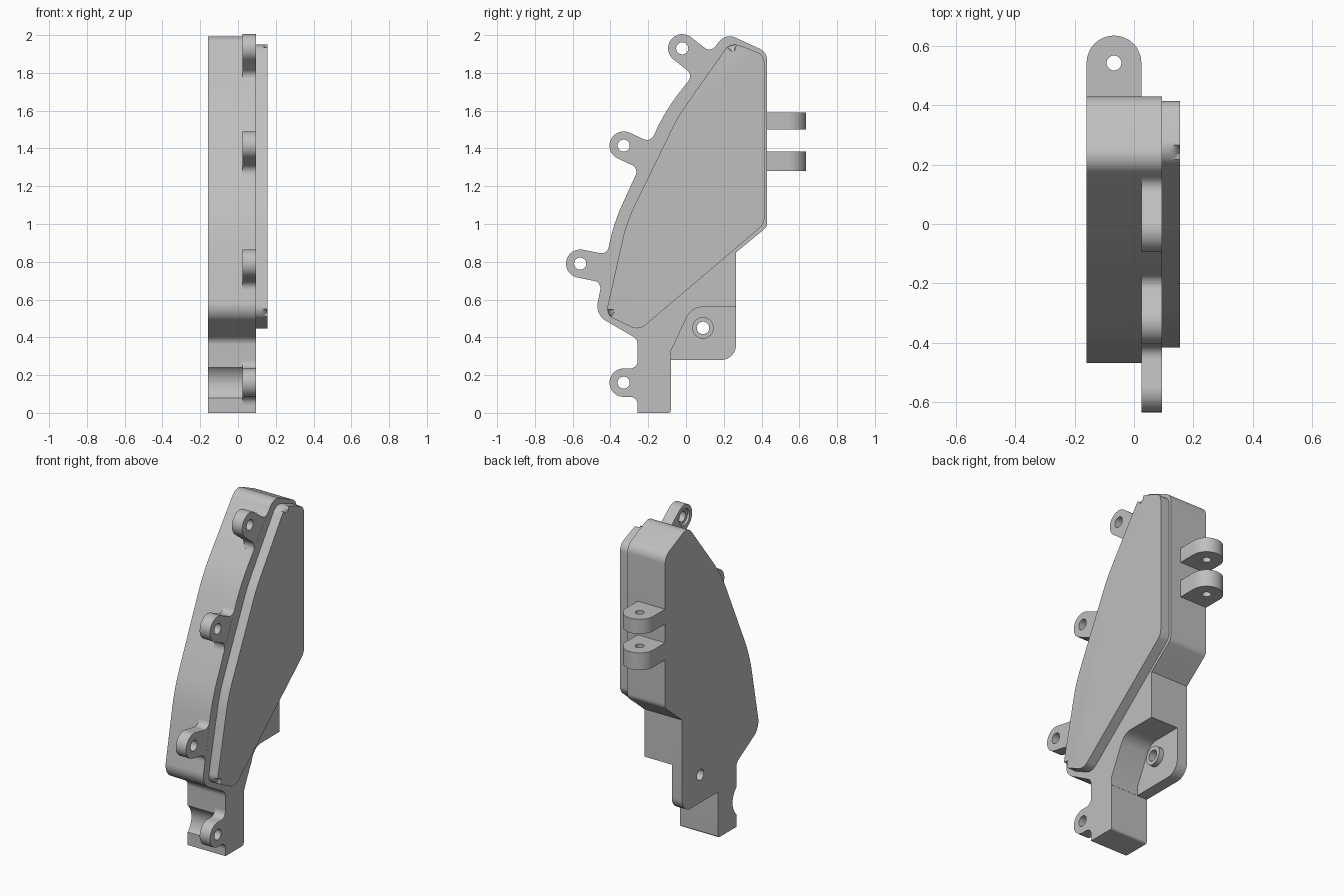
import bpy, bmesh, math
from mathutils import Vector

cube = bpy.data.objects.get("Cube")
if cube:
    bpy.data.objects.remove(cube, do_unlink=True)

GREY = (0.52, 0.52, 0.52, 1)
grey = bpy.data.materials.new("plain grey")
grey.use_nodes = True
grey.diffuse_color = GREY
grey.node_tree.nodes["Principled BSDF"].inputs["Base Color"].default_value = GREY


def rounded(corners, steps=8):
    """Outline from (a, b, radius) corners with true arc fillets."""
    out = []
    for i, (a, b, r) in enumerate(corners):
        p = Vector((a, b))
        if r == 0:
            out.append(p)
            continue
        d1 = (Vector(corners[i - 1][:2]) - p).normalized()
        d2 = (Vector(corners[(i + 1) % len(corners)][:2]) - p).normalized()
        half = d1.angle(d2) / 2
        t = r / math.tan(half)
        centre = p + (d1 + d2).normalized() * r / math.sin(half)
        start, end = p + d1 * t - centre, p + d2 * t - centre
        out += [centre + start.lerp(end, k / steps).normalized() * r
                for k in range(steps + 1)]
    return out


def arc(a, b, r, start, end, steps):
    angles = [math.radians(start + (end - start) * k / steps) for k in range(steps + 1)]
    return [Vector((a + r * math.cos(t), b + r * math.sin(t))) for t in angles]


def circle(a, b, r):
    return arc(a, b, r, 0, 360, 32)[:-1]


def prism(name, outline, low, high, axis="x", bevel=0):
    """Extrude an outline along x (points are y, z) or z (points are x, y)."""
    bm = bmesh.new()
    place = (lambda p, h: (h, p.x, p.y)) if axis == "x" else (lambda p, h: (p.x, p.y, h))
    bottom = [bm.verts.new(place(p, low)) for p in outline]
    top = [bm.verts.new(place(p, high)) for p in outline]
    n = len(outline)
    bm.faces.new(bottom[::-1])
    cap = bm.faces.new(top)
    for i in range(n):
        j = (i + 1) % n
        bm.faces.new((bottom[i], bottom[j], top[j], top[i]))
    if bevel:
        bmesh.ops.bevel(bm, geom=list(cap.edges), offset=bevel, segments=4,
                        profile=0.5, affect="EDGES")
    bmesh.ops.recalc_face_normals(bm, faces=bm.faces)
    mesh = bpy.data.meshes.new(name)
    bm.to_mesh(mesh)
    bm.free()
    mesh.materials.append(grey)
    obj = bpy.data.objects.new(name, mesh)
    bpy.context.collection.objects.link(obj)
    return obj


def cut(obj, cutter):
    """Subtract the cutter, then discard it."""
    mod = obj.modifiers.new("cut", "BOOLEAN")
    mod.operation, mod.solver, mod.object = "DIFFERENCE", "EXACT", cutter
    bpy.ops.object.select_all(action="DESELECT")
    bpy.context.view_layer.objects.active = obj
    obj.select_set(True)
    bpy.ops.object.modifier_apply(modifier=mod.name)
    bpy.data.objects.remove(cutter, do_unlink=True)


BACK, FLANGE, FACE = -0.16, 0.025, 0.095
parts = []

# Main housing with foot
body = prism("housing", rounded([
    (-0.48, 0.52, 0.09), (-0.385, 1.0, 1.0), (-0.11, 1.6, 1.0), (0.21, 2.01, 0.07),
    (0.43, 1.91, 0.07), (0.43, 0.985, 0.05), (0.265, 0.85, 0), (0.265, 0.28, 0.08),
    (-0.08, 0.28, 0), (-0.08, 0, 0.015), (-0.256, 0, 0), (-0.256, 0.39, 0.05)]),
    BACK, FACE)
# Recess that leaves a thin mounting plate
cut(body, prism("recess_cutter", rounded([
    (-0.079, 0.25, 0), (-0.079, 0.33, 0), (0.03, 0.56, 0.09),
    (0.4, 0.56, 0), (0.4, 0.25, 0)]), -0.09, 0.2))
# Clearance behind the lowest ear, and the mounting hole
cut(body, prism("clearance_cutter", circle(-0.33, 0.16, 0.11), -0.3, FLANGE))
cut(body, prism("hole_cutter", circle(0.09, 0.45, 0.033), -0.3, 0.2))
parts.append(body)

# Boss around the mounting hole
boss = prism("mounting_boss", circle(0.09, 0.45, 0.057), -0.095, -0.06)
cut(boss, prism("hole_cutter", circle(0.09, 0.45, 0.033), -0.3, 0.2))
parts.append(boss)

# Raised cover panel with softened rim
parts.append(prism("cover_panel", rounded([
    (0.235, 1.965, 0.07), (0.415, 1.895, 0.06), (0.415, 1.0, 0.07), (-0.25, 0.435, 0.07),
    (-0.425, 0.52, 0.06), (-0.315, 1.01, 0.8), (-0.045, 1.565, 0.8)]),
    FACE - 0.005, 0.155, bevel=0.035))


# Screw ears: round tip, straight neck, flared root
def ear(name, y, z, angle, length, r=0.075, f=0.04):
    side = arc(0, 0, r, 180, 90, 10) + arc(length - f, r + f, f, -90, 0, 6)
    side.append(Vector((length + 0.03, r + f)))
    local = side + [Vector((p.x, -p.y)) for p in reversed(side[1:])]
    c, s = math.cos(math.radians(angle)), math.sin(math.radians(angle))
    outline = [Vector((y + c * p.x - s * p.y, z + s * p.x + c * p.y)) for p in local]
    obj = prism(name, outline, FLANGE, FACE - 0.0005)
    cut(obj, prism("hole_cutter", circle(y, z, 0.032), -0.3, 0.3))
    cut(obj, prism("counterbore_cutter", circle(y, z, 0.05), -0.3, FLANGE + 0.015))
    parts.append(obj)


ear("top_ear", -0.02, 1.93, -38, 0.132)
ear("upper_ear", -0.33, 1.415, -24.6, 0.123)
ear("lower_ear", -0.56, 0.79, -11.2, 0.131)
ear("foot_ear", -0.33, 0.16, 0, 0.074)

# Hinge lugs on the back
for name, low, high in (("lower_hinge_lug", 1.28, 1.385), ("upper_hinge_lug", 1.5, 1.59)):
    x, y, r = -0.0675, 0.543, 0.0925
    outline = arc(x, y, r, 0, 180, 16) + [Vector((x - r, 0.42)), Vector((x + r, 0.42))]
    lug = prism(name, outline, low, high, "z")
    cut(lug, prism("pin_cutter", circle(x, y, 0.025), 1, 2, "z"))
    parts.append(lug)

# Smooth curved walls, keep sharp edges
bpy.ops.object.select_all(action="DESELECT")
for obj in parts:
    obj.select_set(True)
bpy.context.view_layer.objects.active = body
bpy.ops.object.shade_smooth_by_angle(angle=math.radians(30))
